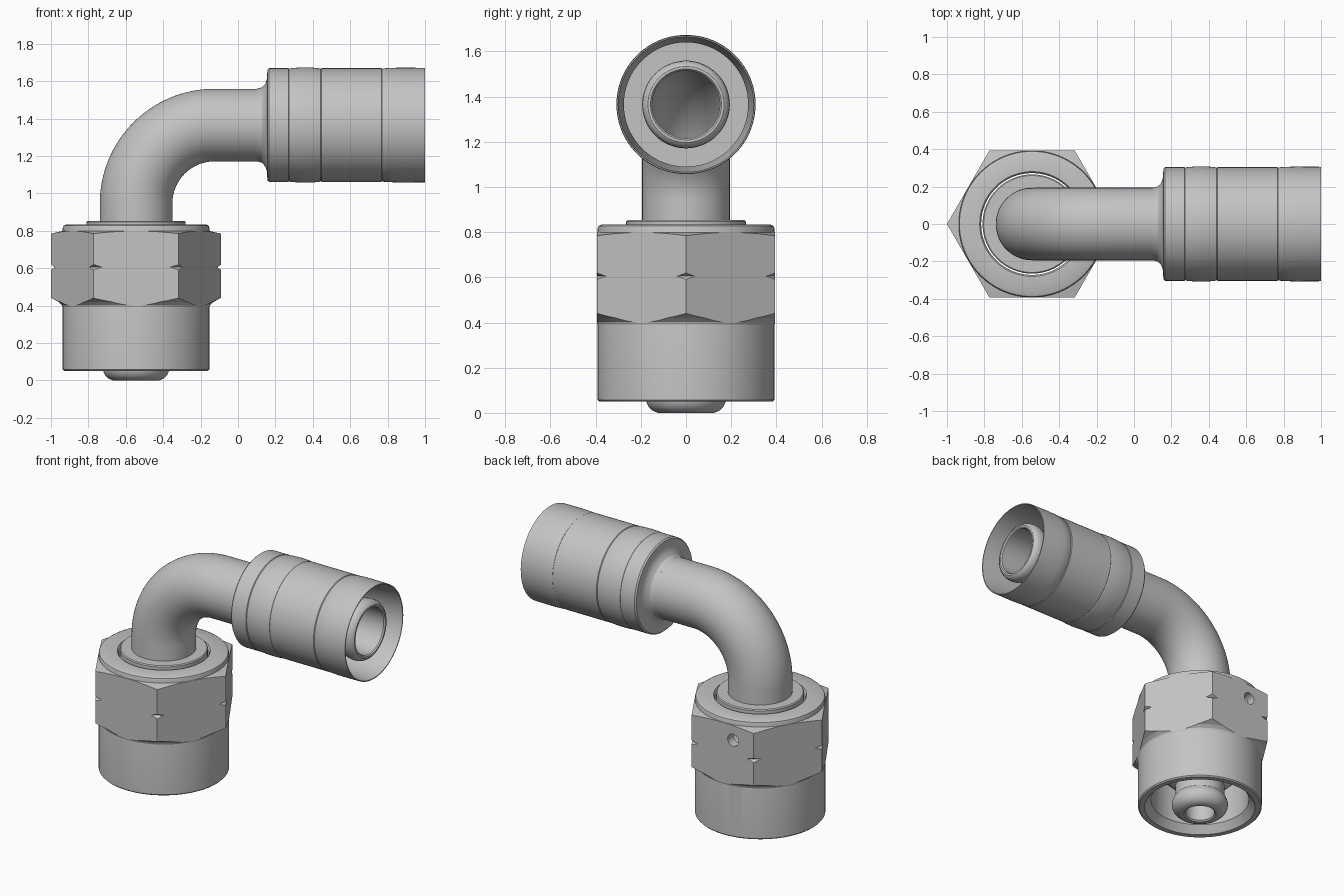
import bpy, bmesh, math
from mathutils import Vector

if "Cube" in bpy.data.objects:
    bpy.data.objects.remove(bpy.data.objects["Cube"], do_unlink=True)

GREY = (0.55, 0.55, 0.55, 1)
steel = bpy.data.materials.new("grey steel")
steel.use_nodes = True
steel.diffuse_color = GREY
steel.node_tree.nodes["Principled BSDF"].inputs["Base Color"].default_value = GREY

NUT_X = -0.545      # axis of the nut
ARM_Z = 1.365       # axis of the hose end
BEND_R = 0.42       # centreline radius of the elbow


def finish(name, bm):
    bmesh.ops.remove_doubles(bm, verts=bm.verts, dist=1e-5)
    bmesh.ops.recalc_face_normals(bm, faces=bm.faces)
    mesh = bpy.data.meshes.new(name)
    bm.to_mesh(mesh)
    bm.free()
    ob = bpy.data.objects.new(name, mesh)
    bpy.context.collection.objects.link(ob)
    mesh.materials.append(steel)
    return ob


def lathe(name, profile, origin, axis=(0, 0, 1), steps=96):
    """Turn a closed (radius, distance) profile around an axis."""
    bm = bmesh.new()
    turn = Vector(axis).to_track_quat('Z', 'Y')
    rings = []
    for i in range(steps):
        a = math.tau * i / steps
        rings.append([bm.verts.new(Vector(origin) + turn @ Vector(
            (r * math.cos(a), r * math.sin(a), d))) for r, d in profile])
    n = len(profile)
    for i in range(steps):
        p, q = rings[i], rings[(i + 1) % steps]
        for j in range(n):
            k = (j + 1) % n
            if profile[j][0] or profile[k][0]:
                bm.faces.new((p[j], q[j], q[k], p[k]))
    return finish(name, bm)


def boolean(ob, tool, operation):
    mod = ob.modifiers.new("cut", 'BOOLEAN')
    mod.object, mod.operation, mod.solver = tool, operation, 'EXACT'
    bpy.context.view_layer.objects.active = ob
    bpy.ops.object.modifier_apply(modifier=mod.name)


def smooth(ob, angle=30):
    bpy.ops.object.select_all(action='DESELECT')
    ob.select_set(True)
    bpy.context.view_layer.objects.active = ob
    bpy.ops.object.shade_smooth_by_angle(angle=math.radians(angle))


# Elbow tube: inner and outer walls swept along a quarter bend
def elbow(name, outer, inner, start_z, end_x, steps=64, bends=32):
    path = [(NUT_X, start_z, 0)]
    for i in range(bends + 1):
        a = math.pi / 2 * i / bends
        path.append((NUT_X + BEND_R * (1 - math.cos(a)),
                     ARM_Z - BEND_R * (1 - math.sin(a)), a))
    path.append((end_x, ARM_Z, math.pi / 2))
    bm = bmesh.new()
    walls = []
    for radius in (outer, inner):
        rings = []
        for x, z, a in path:
            ring = []
            for s in range(steps):
                t = math.tau * s / steps
                u = radius * math.cos(t)
                ring.append(bm.verts.new((x + u * math.cos(a), radius * math.sin(t),
                                          z - u * math.sin(a))))
            rings.append(ring)
        walls.append(rings)
    pairs = [pq for rings in walls for pq in zip(rings, rings[1:])]
    pairs += [(walls[0][e], walls[1][e]) for e in (0, -1)]
    for p, q in pairs:
        for s in range(steps):
            t = (s + 1) % steps
            bm.faces.new((p[s], p[t], q[t], q[s]))
    return finish(name, bm)


tube = elbow("elbow_tube", 0.194, 0.15, 0.82, 0.3)

# Swivel nut: round sleeve with its threaded cavity
nut_base = (NUT_X, 0, 0)
sleeve = lathe("nut_sleeve", [
    (0.35, 0.05), (0.384, 0.05), (0.392, 0.058), (0.392, 0.815), (0.388, 0.827),
    (0.376, 0.833), (0.28, 0.833), (0.272, 0.82), (0.272, 0.46), (0.31, 0.46),
    (0.31, 0.1)], nut_base)

# Hexagon with turned chamfers and a V groove that nicks the corners
hexagon = lathe("nut_hexagon", [(0.2, 0.3), (0.455, 0.3), (0.455, 0.9), (0.2, 0.9)],
                nut_base, steps=6)
turning = lathe("hexagon_turning", [
    (0.36, 0.38), (0.388, 0.38), (0.396, 0.402), (0.415, 0.42), (0.46, 0.443),
    (0.46, 0.587), (0.434, 0.605), (0.46, 0.623), (0.46, 0.783), (0.388, 0.8),
    (0.36, 0.8)], nut_base)
boolean(hexagon, turning, 'INTERSECT')

# Drilled retaining-wire hole in the back flat
drill = lathe("hole_drill", [(0, 0.31), (0.04, 0.335), (0.04, 0.5), (0, 0.5)],
              (NUT_X - 0.077, 0, 0.7), axis=(0, 1, 0), steps=32)
for part in (sleeve, hexagon):
    boolean(part, drill, 'DIFFERENCE')
for helper in (turning, drill):
    bpy.data.objects.remove(helper, do_unlink=True)

# Sealing nose inside the nut, rising to the collar on top
nose = lathe("nose_and_collar", [
    (0.092, 0.008), (0.102, 0), (0.125, 0), (0.148, 0.01), (0.166, 0.028),
    (0.176, 0.05), (0.178, 0.075), (0.17, 0.1), (0.155, 0.12), (0.155, 0.2),
    (0.235, 0.28), (0.235, 0.44), (0.265, 0.46), (0.265, 0.847), (0.259, 0.853),
    (0.18, 0.853), (0.15, 0.83), (0.15, 0.3), (0.092, 0.25)], nut_base)

# Crimped hose shell with a filleted shoulder
arm_base = (0, 0, ARM_Z)
shell = lathe("hose_shell", [
    (0.18, 0.1), (0.194, 0.1), (0.201, 0.127), (0.222, 0.147), (0.249, 0.155),
    (0.296, 0.157), (0.304, 0.166), (0.304, 0.27), (0.3, 0.274), (0.303, 0.278),
    (0.307, 0.32), (0.308, 0.36), (0.307, 0.4), (0.303, 0.438), (0.3, 0.442),
    (0.304, 0.446), (0.304, 0.767), (0.3, 0.771), (0.303, 0.776), (0.306, 0.83),
    (0.307, 0.87), (0.306, 1.0), (0.3, 1.0), (0.275, 0.7), (0.275, 0.3),
    (0.18, 0.3)], arm_base, axis=(1, 0, 0))

# Hose nipple with a rounded lip inside the shell
nipple = lathe("hose_nipple", [
    (0.15, 0.28), (0.18, 0.28), (0.18, 0.87), (0.191, 0.895), (0.194, 0.92),
    (0.191, 0.945), (0.181, 0.964), (0.168, 0.973), (0.157, 0.973),
    (0.15, 0.965)], arm_base, axis=(1, 0, 0))

for part in (tube, sleeve, nose, shell, nipple):
    smooth(part)
smooth(hexagon, 12)
